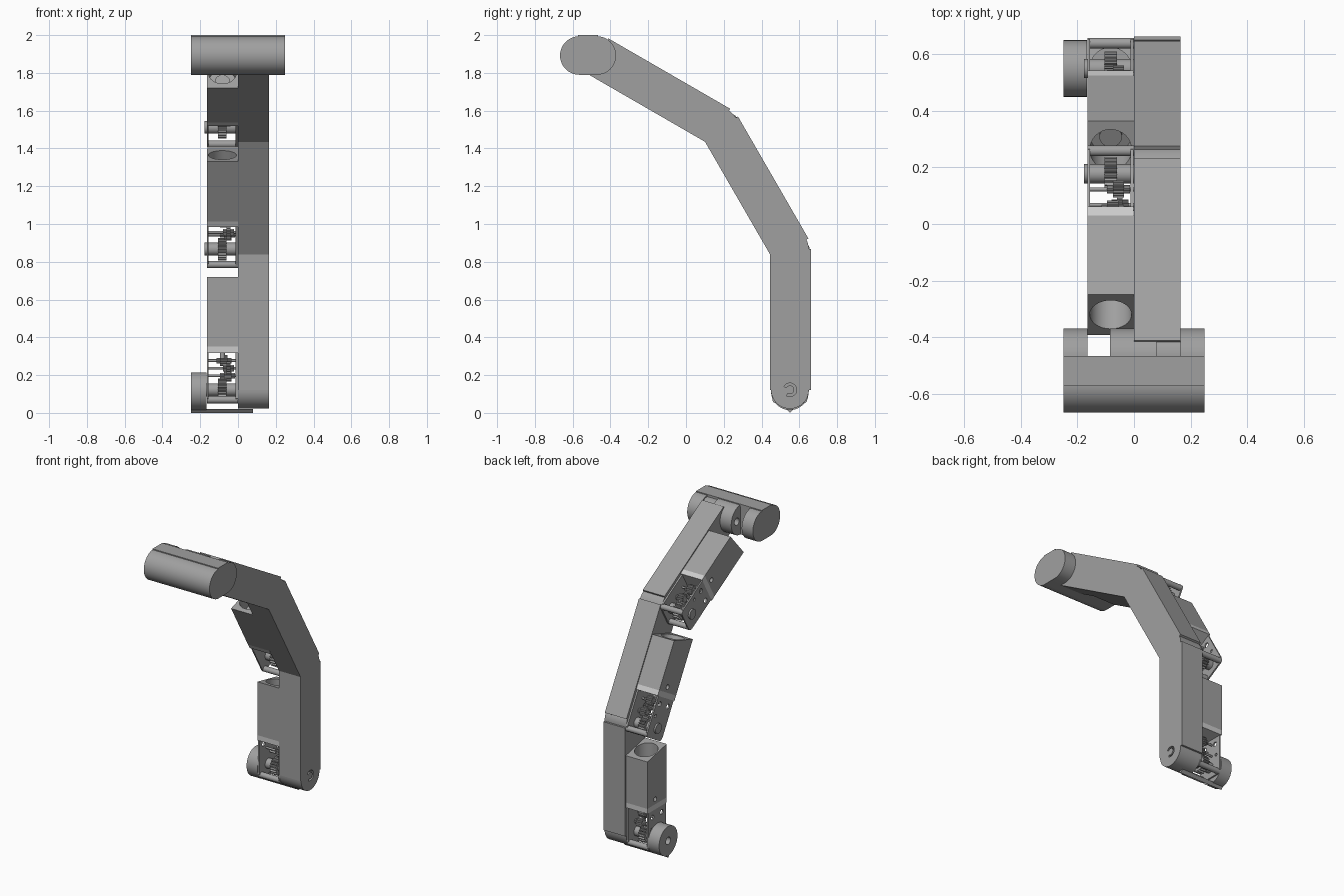
import bpy, math
from math import sin, cos, pi, radians

cube = bpy.data.objects.get("Cube")
if cube:
    bpy.data.objects.remove(cube)


def material(name, value):
    m = bpy.data.materials.new(name)
    m.use_nodes = True
    colour = (value, value, value, 1)
    m.diffuse_color = colour
    m.node_tree.nodes["Principled BSDF"].inputs["Base Color"].default_value = colour
    return m


GREY = material("mid grey", 0.35)
PALE = material("pale grey", 0.6)


def arc(cy, cz, r, a0, a1, n=24):
    return [(cy + r * cos(radians(a0 + (a1 - a0) * i / n)),
             cz + r * sin(radians(a0 + (a1 - a0) * i / n))) for i in range(n + 1)]


def circle(cy, cz, r, n=32):
    return arc(cy, cz, r, 0, 360, n)[:-1]


def rect(y0, y1, z0, z1):
    return [(y0, z0), (y1, z0), (y1, z1), (y0, z1)]


def gear_profile(cy, cz, r, teeth):
    pts = []
    for i in range(teeth * 4):
        a = 2 * pi * i / (teeth * 4)
        rr = r if i % 4 < 2 else r * 0.82
        pts.append((cy + rr * cos(a), cz + rr * sin(a)))
    return pts


def shade(me):
    me.shade_smooth()
    me.set_sharp_from_angle(angle=radians(30))


def solid(name, lower, upper, frame, mat):
    """Join two matching rings of points into a capped solid."""
    n = len(lower)
    faces = [tuple(reversed(range(n))), tuple(range(n, 2 * n))]
    faces += [(i, (i + 1) % n, n + (i + 1) % n, n + i) for i in range(n)]
    me = bpy.data.meshes.new(name)
    me.from_pydata(lower + upper, [], faces)
    me.materials.append(mat)
    shade(me)
    ob = bpy.data.objects.new(name, me)
    bpy.context.collection.objects.link(ob)
    y, z, tilt = frame
    ob.location = (0, y, z)
    ob.rotation_euler = (radians(tilt), 0, 0)
    return ob


def prism(name, x0, x1, profile, frame=(0, 0, 0), mat=GREY):
    """Extrude a counter-clockwise (y, z) profile along x."""
    return solid(name, [(x0, y, z) for y, z in profile],
                 [(x1, y, z) for y, z in profile], frame, mat)


def upright_cylinder(name, r, z0, z1, frame, n=32):
    ring = circle(-W / 2, 0, r, n)
    return solid(name, [(a, b, z0) for a, b in ring],
                 [(a, b, z1) for a, b in ring], frame, GREY)


def cut(target, cutter):
    mod = target.modifiers.new("cut", "BOOLEAN")
    mod.operation = "DIFFERENCE"
    mod.solver = "EXACT"
    mod.object = cutter
    bpy.context.view_layer.update()
    graph = bpy.context.evaluated_depsgraph_get()
    target.data = bpy.data.meshes.new_from_object(target.evaluated_get(graph))
    target.modifiers.clear()
    shade(target.data)
    bpy.data.objects.remove(cutter)


LEN, R, OUT, END = 0.745, 0.105, 0.113, 0.1
W = 0.165


def link(label, frame):
    # closed half: rounded ends, stepped back face, C-shaped slot at the joint
    beam = prism(label + "_beam", 0, W,
                 [(-R, 0)] + arc(0, 0, END, 180, 360) + [(OUT, 0), (OUT, LEN)]
                 + arc(0, LEN, END, 0, 180) + [(-R, LEN)], frame)
    slot = arc(0, 0, 0.036, -120, 150) + arc(0, 0, 0.023, 150, -120)
    cut(beam, prism("slot_cutter", W - 0.03, W + 0.02, slot, frame))

    # motor housing with a slanted mouth and a round bore
    body = [(-R, 0.23), (R, 0.23), (R, 0.553), (-R, 0.597)]
    housing = prism(label + "_housing", -W, 0, body, frame)
    cut(housing, upright_cylinder("bore_cutter", 0.074, 0.47, 0.7, frame))
    cut(housing, prism("hole_cutter", -W - 0.02, -W + 0.02, circle(0.02, 0.265, 0.016), frame))
    upright_cylinder(label + "_motor_boss", 0.04, 0.46, 0.485, frame)

    # gearbox bracket with its pale cap
    plate = [(-0.095, -0.045), (-0.07, -0.072), (0.07, -0.072), (0.095, -0.045),
             (0.095, 0.195), (-0.095, 0.195)]
    cheek = prism(label + "_gearbox_outer_plate", -W, -W + 0.01, plate, frame)
    for hy, hz, hr in ((0.05, 0.15, 0.016), (-0.05, 0.15, 0.016), (0.06, 0.07, 0.01)):
        cut(cheek, prism("hole_cutter", -W - 0.02, -W + 0.02, circle(hy, hz, hr), frame))
    prism(label + "_gearbox_inner_plate", -0.012, -0.001, plate, frame)
    prism(label + "_gearbox_cap", -W, -0.001, rect(-R, R, 0.195, 0.23), frame, PALE)
    for s, which in ((-1, "front"), (1, "back")):
        prism(label + "_" + which + "_tie_rod", -W, 0, circle(s * 0.073, -0.052, 0.019), frame)

    # joint shaft and gear train
    prism(label + "_joint_shaft", -W - 0.012, 0, circle(0, 0, 0.034), frame)
    prism(label + "_main_gear", -0.105, -0.06, gear_profile(0, 0, 0.06, 20), frame)
    train = ((0.02, 0.075, 0.03, -0.075, -0.035), (-0.02, 0.115, 0.036, -0.06, -0.04),
             (0.02, 0.155, 0.03, -0.095, -0.055))
    for i, (gy, gz, gr, x0, x1) in enumerate(train):
        prism(f"{label}_gear_{i}", x0, x1, gear_profile(gy, gz, gr, 14), frame)
        prism(f"{label}_pinion_{i}", x0 - 0.02, x1 + 0.02, gear_profile(gy, gz, gr / 2, 10), frame)
        prism(f"{label}_gear_shaft_{i}", -W, 0, circle(gy, gz, 0.007, 16), frame)
    upright_cylinder(label + "_motor_shaft", 0.014, 0.165, 0.2, frame, 16)


# three links, each bent thirty degrees further forward
y, z = 0.55, 0.122
for i, label in enumerate(("lower", "middle", "upper")):
    tilt = 30 * i
    link(label, (y, z, tilt))
    y -= LEN * sin(radians(tilt))
    z += LEN * cos(radians(tilt))

# base wheel with its axle hole and the ridge below
wheel = prism("base_wheel", -0.25, -W - 0.002, circle(0.55, 0.115, 0.1, 48))
cut(wheel, prism("hole_cutter", -0.3, -0.2, circle(0.55, 0.115, 0.025)))
prism("base_ridge", -0.25, 0.08, [(0.532, 0.02), (0.55, 0), (0.568, 0.02)])

# head bar: solid front, three lugs behind, the middle one with a pin hole
FY, BY, HZ, HR = -0.565, -0.472, 1.892, 0.102
prism("head_bar", -0.25, 0.25,
      [(BY, HZ + HR)] + arc(FY, HZ, HR, 90, 270) + [(BY, HZ - HR)])
lugs = {}
for name, x0, x1 in (("right", -0.25, -W), ("middle", -0.085, 0.08), ("left", W, 0.25)):
    lugs[name] = prism(name + "_head_lug", x0, x1, arc(BY, HZ, HR, -90, 90))
cut(lugs["middle"], prism("hole_cutter", -0.1, -0.03, circle(BY + 0.04, HZ, 0.025)))
prism("head_top_plate", -0.25, 0.25, rect(-0.573, -0.467, HZ + HR - 0.012, 2.0))
